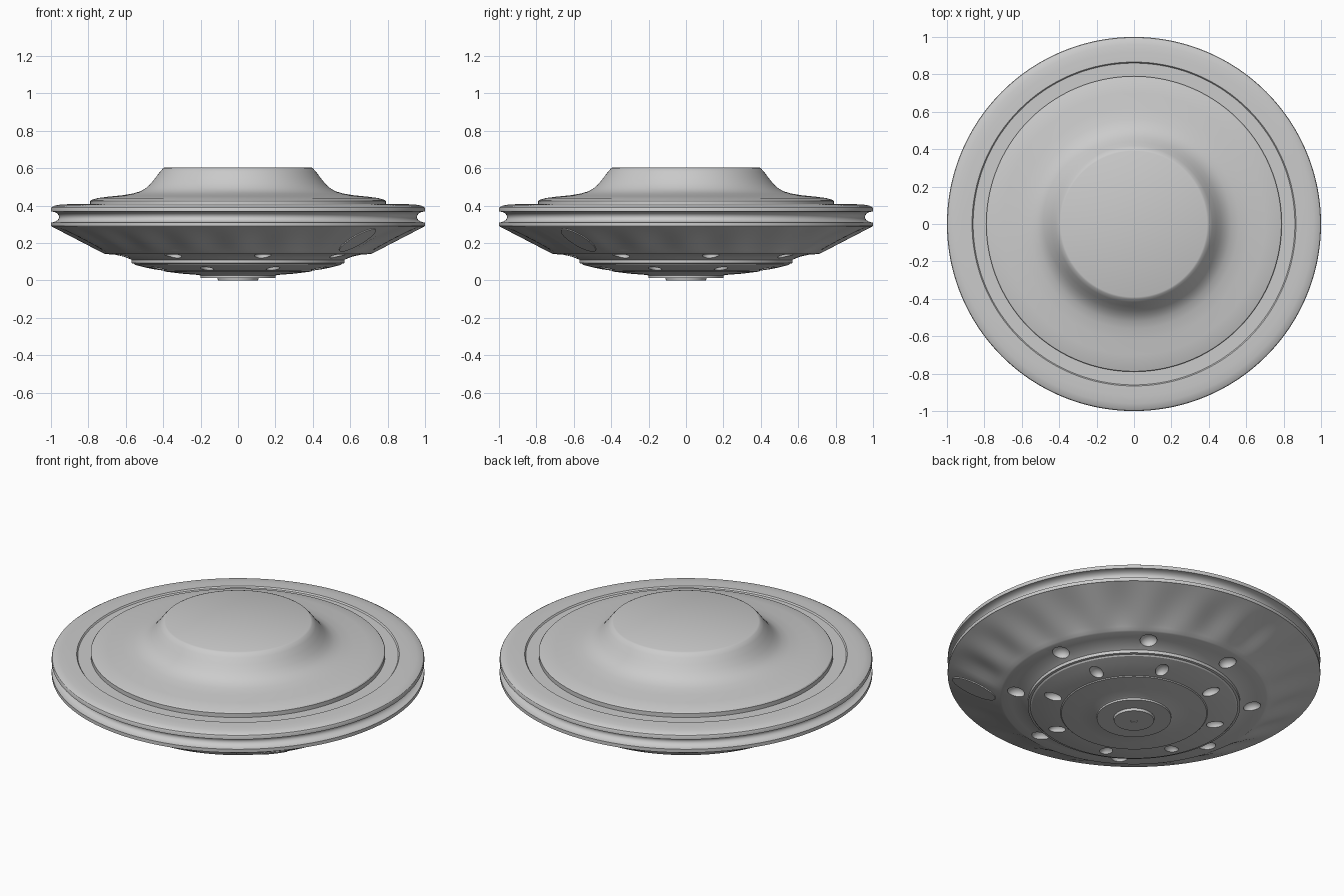
import bpy, bmesh, math
from mathutils import Matrix, Vector

cube = bpy.data.objects.get("Cube")
if cube:
    bpy.data.objects.remove(cube, do_unlink=True)

SEGMENTS = 200
hull_grey = bpy.data.materials.new("hull grey")
hull_grey.use_nodes = True
COLOUR = (0.6, 0.6, 0.6, 1)
hull_grey.diffuse_color = COLOUR
for node in hull_grey.node_tree.nodes:
    if node.type == 'BSDF_PRINCIPLED':
        node.inputs["Base Color"].default_value = COLOUR


def finish(name, bm):
    """Turn a bmesh into a named grey object."""
    bmesh.ops.recalc_face_normals(bm, faces=bm.faces)
    mesh = bpy.data.meshes.new(name)
    bm.to_mesh(mesh)
    bm.free()
    mesh.materials.append(hull_grey)
    obj = bpy.data.objects.new(name, mesh)
    bpy.context.collection.objects.link(obj)
    return obj


def activate(obj):
    bpy.ops.object.select_all(action='DESELECT')
    obj.select_set(True)
    bpy.context.view_layer.objects.active = obj


def smooth(obj):
    activate(obj)
    bpy.ops.object.shade_smooth_by_angle(angle=math.radians(30))


def lathe(name, profile, shape=None):
    """Spin (radius, height) points, axis to axis, into a closed solid."""
    bm = bmesh.new()
    rows = []
    for r, z in profile:
        if r == 0:
            rows.append([bm.verts.new((0, 0, z))] * SEGMENTS)
            continue
        row = []
        for i in range(SEGMENTS):
            a = math.tau * i / SEGMENTS
            pr, pz = shape(r, z, a) if shape else (r, z)
            row.append(bm.verts.new((pr * math.cos(a), pr * math.sin(a), pz)))
        rows.append(row)
    for upper, lower in zip(rows, rows[1:]):
        for i in range(SEGMENTS):
            j = (i + 1) % SEGMENTS
            corners = dict.fromkeys((upper[i], upper[j], lower[j], lower[i]))
            bm.faces.new(list(corners))
    return finish(name, bm)


# Flared upper hull with a flat top
upper_hull = lathe("upper_hull", [
    (0, 0.604), (0.39, 0.604), (0.4, 0.6), (0.418, 0.58), (0.44, 0.55),
    (0.465, 0.519), (0.49, 0.495), (0.52, 0.477), (0.56, 0.465),
    (0.62, 0.455), (0.7, 0.447), (0.75, 0.44), (0.785, 0.43), (0.79, 0.424),
    (0.79, 0.39), (0, 0.39)])
smooth(upper_hull)

# Outer rim with a rounded channel around its edge
channel = []
for i in range(13):
    a = math.pi * i / 12
    channel.append((1 - 0.043 * math.sin(a), 0.339 + 0.029 * math.cos(a)))
rim = lathe("rim", [
    (0, 0.4), (0.86, 0.4), (0.866, 0.408), (0.92, 0.407), (0.96, 0.404),
    (0.985, 0.398), (0.997, 0.391), (1, 0.385), *channel,
    (1, 0.29), (0.985, 0.288), (0, 0.288)])
smooth(rim)

# Lower hull: fluted skirt, lamp shelf, belly and stepped hub
SKIRT_TOP = Vector((0.998, 0.289))
SKIRT_END = Vector((0.72, 0.145))
slope = (SKIRT_TOP - SKIRT_END).normalized()
HATCH_ANGLE = math.radians(-42)
FLUTES = 20


def flute(r, z, a):
    """Press shallow flutes into the skirt, leaving the hatch area plain."""
    t = (z - SKIRT_END.y) / (SKIRT_TOP.y - SKIRT_END.y)
    off = (a - HATCH_ANGLE + math.pi) % math.tau - math.pi
    if r < SKIRT_END.x or not 0 < t < 1 or abs(off) < math.radians(9):
        return r, z
    wave = 0.5 + 0.5 * math.cos(FLUTES * (a - math.pi / 4))
    depth = 0.013 * wave * math.sin(math.pi * t ** 0.8)
    return r - depth * slope.y, z + depth * slope.x


skirt = [tuple(SKIRT_TOP.lerp(SKIRT_END, i / 14)) for i in range(15)]
lower_hull = lathe("lower_hull", [
    (0, 0.295), (0.985, 0.295), *skirt,
    (0.71, 0.141), (0.66, 0.138), (0.61, 0.127), (0.58, 0.115),
    (0.57, 0.11), (0.57, 0.092), (0.557, 0.09), (0.55, 0.083),
    (0.5, 0.07), (0.44, 0.058), (0.395, 0.052), (0.39, 0.047),
    (0.3, 0.036), (0.21, 0.029), (0.2, 0.025), (0.2, 0.014),
    (0.11, 0.014), (0.107, 0), (0.02, 0), (0.018, 0.003), (0, 0.003)], flute)

# Two rings of lamp sockets sunk into the underside
bm = bmesh.new()
for radius, height, start, size in (
        (0.638, 0.132, 12, (0.048, 0.046, 0.036)),
        (0.46, 0.062, 24, (0.05, 0.034, 0.032))):
    for k in range(8):
        turn = Matrix.Rotation(math.radians(start + 45 * k), 4, 'Z')
        place = turn @ Matrix.Translation((radius, 0, height))
        bmesh.ops.create_uvsphere(bm, u_segments=24, v_segments=14, radius=1,
                                  matrix=place @ Matrix.Diagonal((*size, 1)))
cutter = finish("socket_cutter", bm)
cutter.hide_render = True
activate(lower_hull)
cut = lower_hull.modifiers.new("sockets", 'BOOLEAN')
cut.operation = 'DIFFERENCE'
cut.solver = 'EXACT'
cut.object = cutter
bpy.ops.object.modifier_apply(modifier=cut.name)
bpy.data.objects.remove(cutter, do_unlink=True)
smooth(lower_hull)

# Oval hatch lying on the skirt
middle = SKIRT_TOP.lerp(SKIRT_END, 0.5)
frame = Matrix(((slope.x, 0, slope.y, middle.x),
                (0, 1, 0, 0),
                (slope.y, 0, -slope.x, middle.y),
                (0, 0, 0, 1)))
bm = bmesh.new()
bmesh.ops.create_cone(
    bm, cap_ends=True, segments=48, radius1=1, radius2=1, depth=1,
    matrix=Matrix.Rotation(HATCH_ANGLE, 4, 'Z') @ frame
    @ Matrix.Diagonal((0.13, 0.07, 0.009, 1)))
hatch = finish("hatch", bm)
smooth(hatch)
